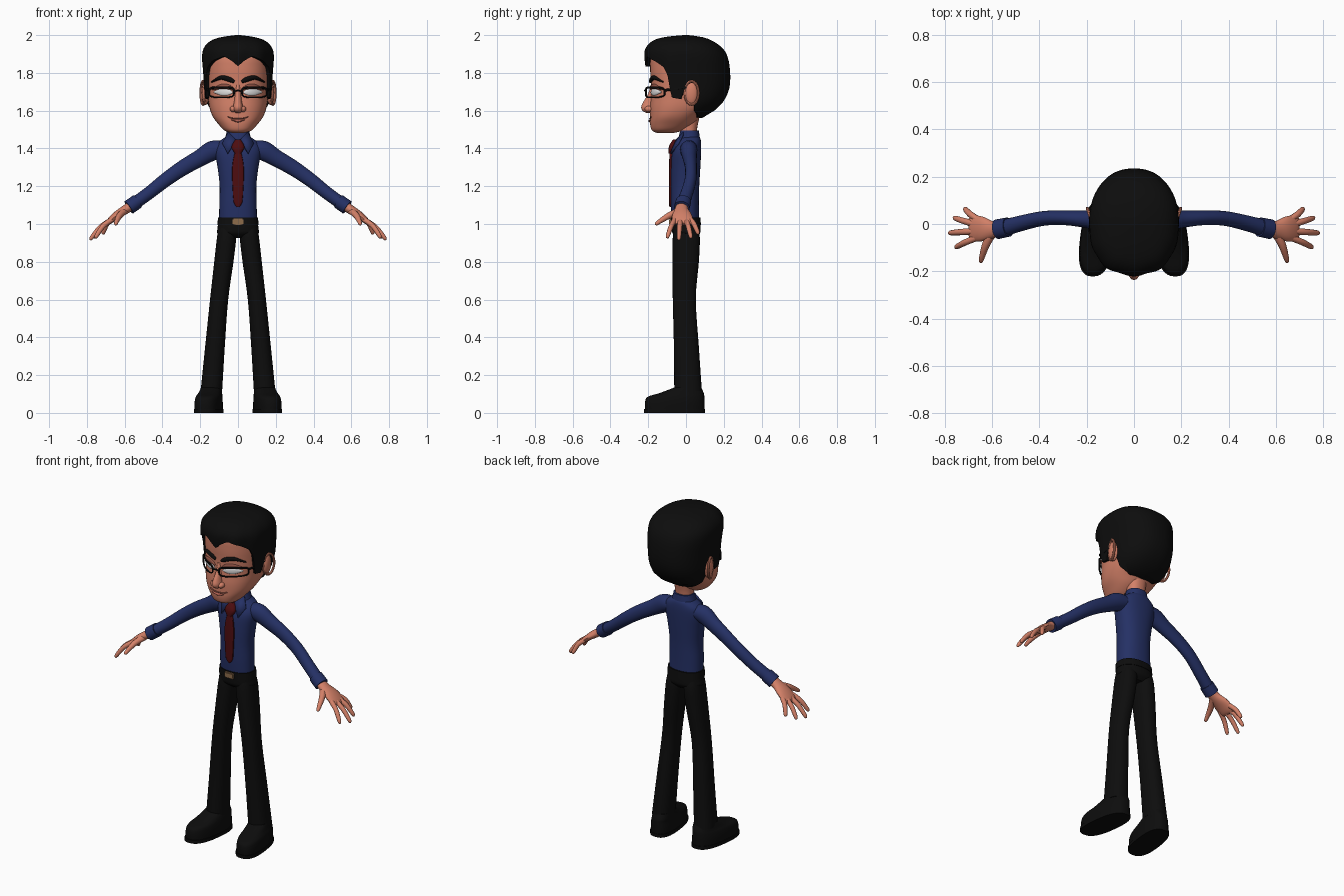
import bpy, bmesh, math
from mathutils import Vector

cube = bpy.data.objects.get("Cube")
if cube:
    bpy.data.objects.remove(cube, do_unlink=True)


def material(name, *rgb):
    m = bpy.data.materials.new(name)
    m.use_nodes = True
    m.diffuse_color = (*rgb, 1)
    bsdf = next(n for n in m.node_tree.nodes if n.type == 'BSDF_PRINCIPLED')
    bsdf.inputs["Base Color"].default_value = (*rgb, 1)
    bsdf.inputs["Roughness"].default_value = 0.8
    return m


SKIN = material("skin", .66, .22, .14)
LID = material("eyelid", .26, .08, .055)
LIP = material("lip", .44, .12, .085)
SHIRT = material("navy shirt", .018, .03, .13)
TIE = material("dark red tie", .075, .004, .005)
BLACK = material("black cloth", .004, .004, .004)
BUCKLE = material("brass buckle", .27, .15, .07)
WHITE = material("eye white", .75, .75, .75)


def smooth(rows, k=4):
    """Catmull-Rom resampling of rows of numbers."""
    out = []
    for i in range(len(rows) - 1):
        a, b, c, d = (rows[max(i - 1, 0)], rows[i], rows[i + 1], rows[min(i + 2, len(rows) - 1)])
        for s in range(k):
            t = s / k
            out.append(tuple(q + .5 * t * (r - p + t * (2*p - 5*q + 4*r - w + t * (3*(q - r) + w - p)))
                             for p, q, r, w in zip(a, b, c, d)))
    return out + [tuple(rows[-1])]


def lookup(rows, x):
    """Linear interpolation in rows sorted by their first number."""
    x = min(max(x, rows[0][0]), rows[-1][0])
    for a, b in zip(rows, rows[1:]):
        if x <= b[0]:
            t = (x - a[0]) / max(b[0] - a[0], 1e-9)
            return [p + (q - p) * t for p, q in zip(a, b)]


def skin_rings(name, rings, mat, mirror=False, closed=False, angle=40):
    """Bridge rings of points into one closed surface."""
    bm = bmesh.new()
    vs = [[bm.verts.new(p) for p in r] for r in rings]
    n = len(vs[0])
    pairs = list(zip(vs, vs[1:])) + ([(vs[-1], vs[0])] if closed else [])
    for a, b in pairs:
        for i in range(n):
            bm.faces.new((a[i], a[(i + 1) % n], b[(i + 1) % n], b[i]))
    if not closed:
        bm.faces.new(vs[0])
        bm.faces.new(vs[-1])
    return finish(name, bm, mat, mirror, angle)


def finish(name, bm, mat, mirror=False, angle=40):
    bmesh.ops.recalc_face_normals(bm, faces=bm.faces)
    me = bpy.data.meshes.new(name)
    bm.to_mesh(me)
    bm.free()
    me.materials.append(mat)
    ob = bpy.data.objects.new(name, me)
    bpy.context.collection.objects.link(ob)
    bpy.ops.object.select_all(action='DESELECT')
    ob.select_set(True)
    bpy.context.view_layer.objects.active = ob
    bpy.ops.object.shade_smooth_by_angle(angle=math.radians(angle))
    if mirror:
        ob.modifiers.new("mirror", 'MIRROR')
    return ob


def loft(name, rows, mat, n=32, power=2.3, mirror=False, k=4, shear=0):
    """Stacked ovals, rows of (z, centre x, half width, front y, back y)."""
    rings = []
    for z, cx, w, yf, yb in smooth(rows, k):
        ring = []
        for i in range(n):
            a = math.tau * i / n
            s, c = math.sin(a), math.cos(a)
            x = math.copysign(abs(s) ** (2 / power), s) * w
            y = (yf + yb) / 2 - math.copysign(abs(c) ** (2 / power), c) * (yb - yf) / 2
            ring.append((cx + x + shear * y, y, z))
        rings.append(ring)
    return skin_rings(name, rings, mat, mirror)


def tube(name, rows, mat, side=(0, 1, 0), n=12, mirror=False, k=4, closed=False):
    """Sweep along rows of (x, y, z, radius along side, other radius)."""
    rows = rows if closed else smooth(rows, k)
    pts = [Vector(r[:3]) for r in rows]
    rings, m = [], len(rows)
    for i, r in enumerate(rows):
        nxt = pts[(i + 1) % m] if closed else pts[min(i + 1, m - 1)]
        prv = pts[i - 1] if closed else pts[max(i - 1, 0)]
        d = (nxt - prv).normalized()
        u = Vector(side)
        u = (u - d * u.dot(d)).normalized()
        v = d.cross(u)
        rings.append([pts[i] + u * r[3] * math.cos(math.tau * j / n) + v * r[4] * math.sin(math.tau * j / n)
                      for j in range(n)])
    return skin_rings(name, rings, mat, mirror, closed)


def ellipsoid(name, loc, size, mat, mirror=False):
    bm = bmesh.new()
    bmesh.ops.create_uvsphere(bm, u_segments=20, v_segments=12, radius=1)
    for v in bm.verts:
        v.co = Vector(loc) + Vector(a * b for a, b in zip(v.co, size))
    return finish(name, bm, mat, mirror, 180)


# Head and neck
HEAD = [(1.483, 0, .035, -.155, -.06), (1.495, 0, .072, -.18, -.02), (1.53, 0, .105, -.19, .04),
        (1.57, 0, .134, -.19, .08), (1.62, 0, .152, -.19, .14), (1.68, 0, .16, -.185, .18),
        (1.75, 0, .165, -.185, .19), (1.83, 0, .166, -.19, .19), (1.9, 0, .155, -.18, .17), (1.95, 0, .09, -.1, .1)]
loft("head", HEAD, SKIN, n=48)
loft("neck", [(1.42, 0, .055, -.03, .06), (1.5, 0, .052, -.032, .058), (1.6, 0, .06, -.03, .08)], SKIN)
HEAD_FINE = smooth(HEAD)


def face_y(x, z):
    _, _, w, yf, yb = lookup(HEAD_FINE, z)
    return (yf + yb) / 2 - (yb - yf) / 2 * (1 - min(abs(x) / w, .99) ** 2.3) ** (1 / 2.3)


def on_face(name, rows, mat, depth=.005, mirror=True):
    """Low relief on the face, rows of (x, z, half height)."""
    tube(name, [(x, face_y(x, z), z, h, depth) for x, z, h in smooth(rows)], mat, (0, 0, 1), mirror=mirror, k=1)


# Facial features
on_face("eyes", [(.028, 1.695, .003), (.05, 1.698, .016), (.09, 1.699, .018), (.125, 1.698, .004)], WHITE)
on_face("eyelids", [(.024, 1.715, .004), (.05, 1.725, .013), (.09, 1.727, .013), (.132, 1.712, .004)], LID, .008)
on_face("eyebrows", [(.02, 1.752, .008), (.045, 1.765, .013), (.09, 1.775, .011), (.135, 1.752, .003)], BLACK, .012)
on_face("mouth_line", [(-.055, 1.568, .002), (-.03, 1.56, .003), (0, 1.558, .003), (.03, 1.56, .003),
                       (.055, 1.568, .002)], LID, .005, False)
on_face("lower_lip", [(-.035, 1.552, .002), (0, 1.546, .008), (.035, 1.552, .002)], LIP, .009, False)
loft("nose", [(1.735, 0, .012, -.188, -.15), (1.69, 0, .016, -.2, -.15), (1.65, 0, .02, -.224, -.15),
              (1.62, 0, .026, -.237, -.15), (1.6, 0, .024, -.23, -.15), (1.588, 0, .012, -.21, -.15)],
     SKIN, n=20, power=2)
ellipsoid("nostrils", (.024, -.195, 1.609), (.019, .024, .017), SKIN, True)
ellipsoid("ears", (.172, .028, 1.692), (.02, .036, .062), SKIN, True)
tube("ear_rims", [(.185 + .012 * math.sin(a), .03 + .036 * math.sin(a), 1.694 + .062 * math.cos(a), .007, .007)
                  for a in (math.tau * i / 20 for i in range(20))], SKIN, (1, 0, 0), 8, True, closed=True)

# Hair shell hanging from the crown down to a hairline set by direction
HAIR = smooth([(1.555, .1, .19, .075), (1.6, .145, .19, .15), (1.65, .172, .19, .2), (1.72, .18, .195, .23),
               (1.8, .184, .205, .234), (1.88, .19, .217, .222), (1.93, .182, .212, .195),
               (1.97, .145, .175, .14), (1.99, .085, .11, .085), (2.0, .012, .012, .012)])
HAIRLINE = [(0, 1.835), (8, 1.862), (20, 1.888), (38, 1.865), (54, 1.83), (61, 1.78), (65, 1.67), (82, 1.66),
            (86, 1.71), (103, 1.71), (108, 1.6), (125, 1.565), (180, 1.56)]


def hair_point(i, n, t, shrink=1):
    a = math.tau * i / n
    deg = abs((math.degrees(a) + 180) % 360 - 180)
    low = lookup(HAIRLINE, deg)[1]
    z = 2 - (2 - low) * t ** 1.7
    _, w, front, back = lookup(HAIR, z)
    s, c = math.sin(a), math.cos(a)
    r = ((abs(s) / w) ** 2.3 + (abs(c) / (front if c > 0 else back)) ** 2.3) ** (-1 / 2.3)
    r *= shrink * (1 + .014 * math.sin(11 * a + 2 * t) * t * max(0, c + .3))
    return (r * s, -r * c, z)


N, M = 120, 18
shell = [[hair_point(i, N, j / M) for i in range(N)] for j in range(M + 1)]
skin_rings("hair", shell + [[hair_point(i, N, 1, .82) for i in range(N)]], BLACK, angle=50)


# Glasses wrapped around the face
def lens_y(x):
    return -.214 + 4.3 * x * x


rim = []
for i in range(32):
    s, c = math.sin(math.tau * i / 32), math.cos(math.tau * i / 32)
    x = .087 + .066 * math.copysign(abs(c) ** .5, c)
    rim.append((x, lens_y(x), 1.697 + .026 * math.copysign(abs(s) ** .5, s), .005, .004 + .002 * (s > 0)))
tube("glasses_rims", rim, BLACK, n=8, mirror=True, closed=True)
tube("glasses_bridge", [(-.024, lens_y(.024), 1.7, .004, .004), (0, -.218, 1.707, .004, .004),
                        (.024, lens_y(.024), 1.7, .004, .004)], BLACK, n=8)
tube("glasses_temples", [(.152, -.112, 1.708, .007, .004), (.171, -.06, 1.715, .006, .004),
                         (.18, .02, 1.725, .005, .004)], BLACK, (0, 0, 1), 8, True)

# Shirt
loft("shirt", [(1.0, 0, .1, -.074, .068), (1.1, 0, .099, -.08, .068), (1.2, 0, .097, -.081, .07),
               (1.3, 0, .108, -.08, .076), (1.38, 0, .122, -.073, .08), (1.425, 0, .112, -.052, .08),
               (1.455, 0, .075, -.035, .075), (1.47, 0, .045, -.02, .06)], SHIRT, n=40)
tube("sleeves", [(.06, .015, 1.4, .045, .035), (.13, .015, 1.39, .045, .052), (.2, .02, 1.35, .037, .045),
                 (.29, .026, 1.298, .031, .041), (.38, .024, 1.236, .031, .037), (.47, .005, 1.165, .033, .034),
                 (.56, -.02, 1.1, .036, .033)], SHIRT, n=20, mirror=True)
tube("cuffs", [(.532, -.013, 1.12, .041, .039), (.578, -.022, 1.088, .042, .039)], SHIRT, n=20, mirror=True, k=1)
loft("collar_band", [(1.43, 0, .078, -.045, .078), (1.465, 0, .066, -.038, .072), (1.495, 0, .058, -.03, .068)],
     SHIRT)

bm = bmesh.new()
flap = [(.012, -.055, 1.447), (.052, -.015, 1.487), (.084, -.045, 1.428), (.056, -.084, 1.375)]
bm.faces.new([bm.verts.new(p) for p in flap])
collar = finish("collar_flaps", bm, SHIRT, True)
collar.modifiers.new("thickness", 'SOLIDIFY').thickness = .01

# Tie
loft("tie_knot", [(1.448, 0, .014, -.068, -.035), (1.425, 0, .028, -.084, -.045), (1.402, 0, .034, -.092, -.055),
                  (1.372, 0, .015, -.092, -.06)], TIE, n=16, power=2.6, k=2)
loft("tie_blade", [(1.385, 0, .015, -.086, -.065), (1.34, 0, .026, -.089, -.07), (1.28, 0, .032, -.091, -.072),
                   (1.2, 0, .029, -.091, -.074), (1.115, 0, .023, -.09, -.074), (1.09, 0, .006, -.088, -.074)],
     TIE, n=16, power=3, k=2)

# Trousers, belt and buckle
loft("trouser_seat", [(1.03, 0, .103, -.078, .073), (.98, 0, .108, -.077, .077), (.95, 0, .108, -.07, .074),
                      (.925, 0, .06, -.04, .05)], BLACK)
loft("trouser_legs", [(.99, .056, .046, -.06, .06), (.93, .06, .051, -.07, .073), (.8, .075, .051, -.072, .068),
                      (.6, .1, .048, -.07, .052), (.35, .122, .052, -.064, .068), (.115, .141, .057, -.062, .084)],
     BLACK, n=28, mirror=True)
loft("belt", [(.995, 0, .109, -.082, .079), (1.035, 0, .106, -.081, .076)], BLACK, k=1)
bm = bmesh.new()
bmesh.ops.create_cube(bm, size=1)
for v in bm.verts:
    v.co = Vector((v.co.x * .06, v.co.y * .016 - .082, v.co.z * .036 + 1.012))
bmesh.ops.bevel(bm, geom=bm.edges[:], offset=.005, segments=2, affect='EDGES')
finish("buckle", bm, BUCKLE)

# Shoes, turned slightly outward
loft("shoe_soles", [(0, .148, .073, -.222, .1), (.02, .148, .073, -.222, .1)], BLACK, 36, 2.6, True, 1, -.12)
loft("shoes", [(.015, .148, .07, -.217, .098), (.055, .148, .07, -.217, .098), (.085, .147, .066, -.203, .097),
               (.105, .144, .06, -.14, .094), (.135, .142, .053, -.06, .08)], BLACK, 36, 2.5, True, 4, -.12)

# Hands
tube("palms", [(.555, -.019, 1.103, .029, .026), (.6, -.024, 1.074, .037, .024), (.645, -.021, 1.044, .053, .021),
               (.683, -.018, 1.012, .054, .015), (.697, -.018, 1.0, .042, .006)], SKIN, n=20, mirror=True)
fingers = {"index": (-.058, .755, -.1, .925), "middle": (-.03, .783, -.038, .915),
           "ring": (-.002, .762, .027, .925), "little": (.022, .715, .066, .945)}
for name, (base_y, x, y, z) in fingers.items():
    start, tip = Vector((.665, base_y, 1.025)), Vector((x, y, z))
    rows = [(*(start.lerp(tip, t) + Vector((.006, 0, .012)) * math.sin(math.pi * t)), r, r)
            for t, r in ((0, .014), (.45, .0135), (.85, .0115), (.97, .008), (1, .002))]
    tube(name + "_fingers", rows, SKIN, mirror=True, k=3)
tube("thumbs", [(.598, -.035, 1.07, .02, .018), (.625, -.085, 1.047, .017, .017), (.64, -.13, 1.02, .013, .013),
                (.647, -.157, 1.0, .009, .009), (.648, -.162, .995, .002, .002)], SKIN, (1, 0, 0), mirror=True)
